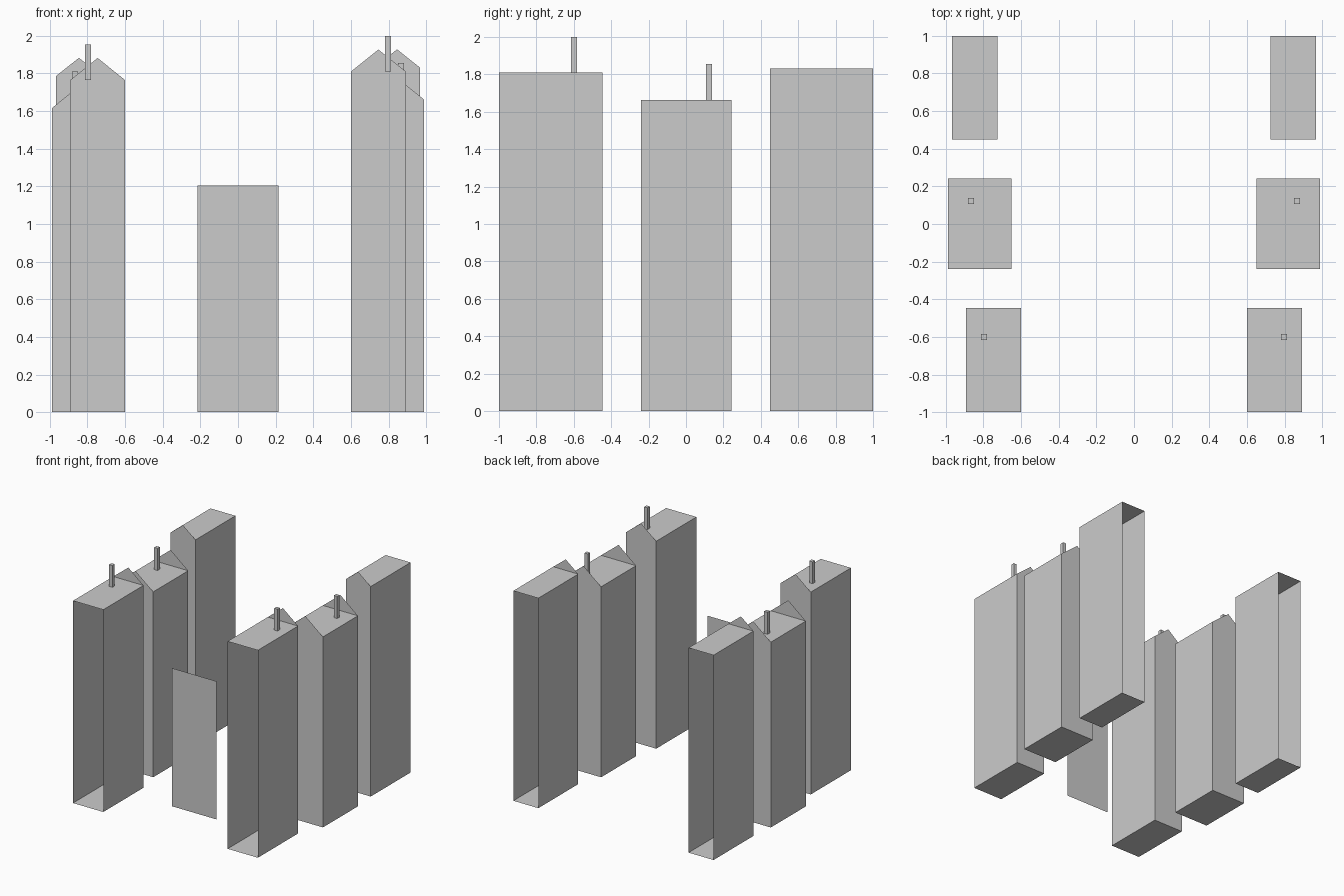
import bpy, bmesh

if "Cube" in bpy.data.objects:
    bpy.data.objects.remove(bpy.data.objects["Cube"])


def add_object(name, bm):
    mesh = bpy.data.meshes.new(name)
    bm.to_mesh(mesh)
    bm.free()
    obj = bpy.data.objects.new(name, mesh)
    bpy.context.collection.objects.link(obj)


def face(bm, points):
    return bm.faces.new([bm.verts.new(p) for p in points])


def house(name, side, x0, x1, y0, y1, eave, peak, gables):
    """Flat-roofed shell whose listed ends are gabled facades; other ends stay open."""
    bm = bmesh.new()
    x0, x1 = sorted((side * x0, side * x1))
    # floor and flat roof
    for z in (0, eave):
        face(bm, [(x0, y0, z), (x1, y0, z), (x1, y1, z), (x0, y1, z)])
    # side walls
    for x in (x0, x1):
        face(bm, [(x, y0, 0), (x, y1, 0), (x, y1, eave), (x, y0, eave)])
    # pointed facades
    for y in gables:
        face(bm, [(x0, y, 0), (x1, y, 0), (x1, y, eave),
                  ((x0 + x1) / 2, y, peak), (x0, y, eave)])
    bmesh.ops.remove_doubles(bm, verts=bm.verts, dist=1e-5)
    bmesh.ops.recalc_face_normals(bm, faces=bm.faces)
    add_object(name, bm)


def chimney(name, x, y, z0, z1, half=0.016):
    bm = bmesh.new()
    bmesh.ops.create_cube(bm, size=1)
    bmesh.ops.scale(bm, vec=(2 * half, 2 * half, z1 - z0), verts=bm.verts)
    bmesh.ops.translate(bm, vec=(x, y, (z0 + z1) / 2), verts=bm.verts)
    add_object(name, bm)


# two rows of houses; the left row is slightly lower
for row, side, drop in (("right", 1, 0), ("left", -1, 0.045)):
    house(f"front_house_{row}", side, 0.60, 0.892, -1, -0.446,
          1.81 - drop, 1.927 - drop, [-0.446])
    house(f"middle_house_{row}", side, 0.65, 0.988, -0.24, 0.242,
          1.662 - drop, 1.798 - drop, [-0.24, 0.242])
    house(f"back_house_{row}", side, 0.725, 0.966, 0.45, 1,
          1.832 - drop, 1.928 - drop, [0.45])
    chimney(f"front_chimney_{row}", side * 0.797, -0.60, 1.81 - drop, 2.0 - drop)
    chimney(f"middle_chimney_{row}", side * 0.867, 0.122, 1.662 - drop, 1.855 - drop)

# upright panel standing in the street
bm = bmesh.new()
face(bm, [(-0.215, -0.6, 0), (0.215, -0.6, 0), (0.215, -0.6, 1.205), (-0.215, -0.6, 1.205)])
add_object("street_panel", bm)
